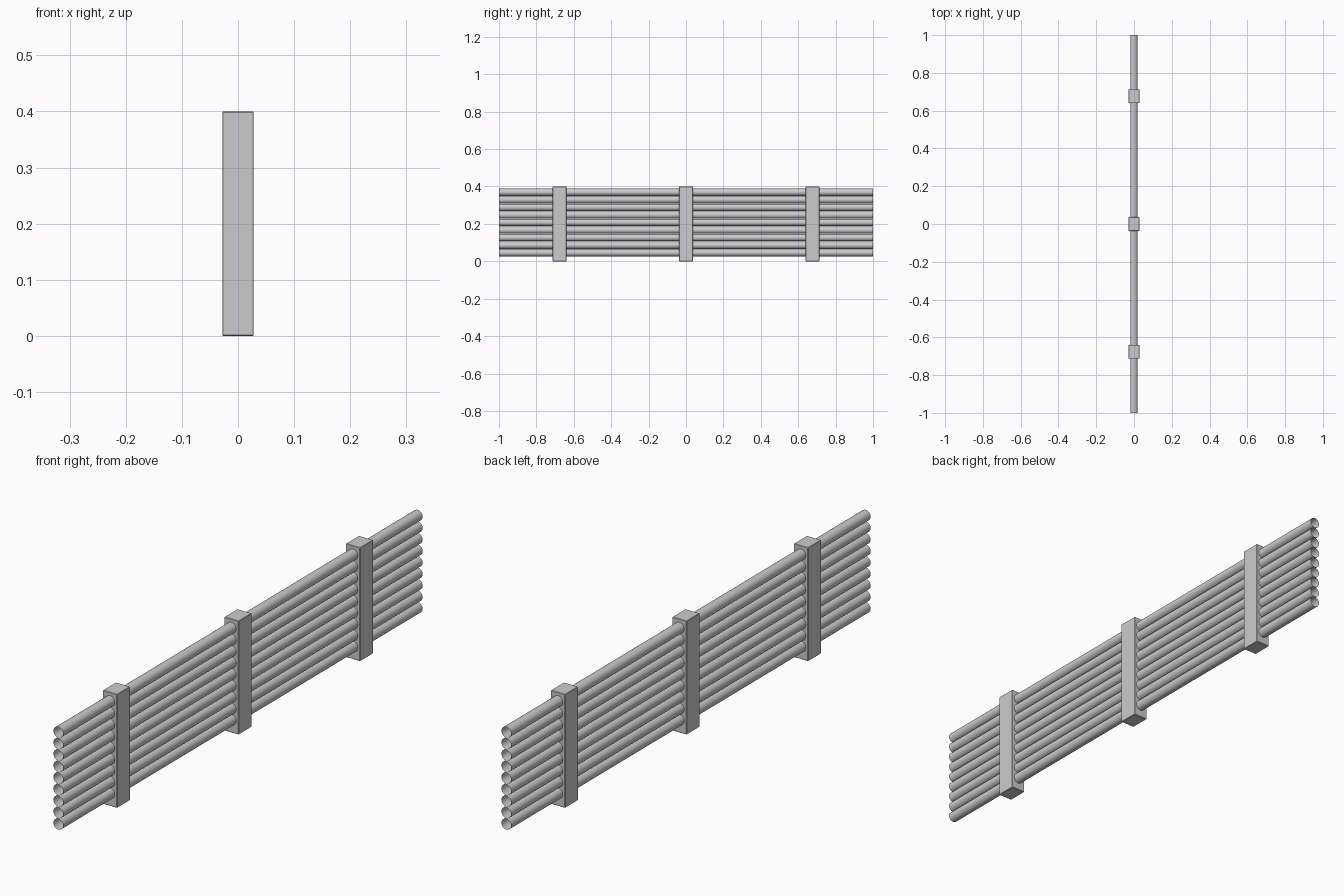
import bpy

if "Cube" in bpy.data.objects:
    bpy.data.objects.remove(bpy.data.objects["Cube"])

RODS = 9
PITCH = 0.0405
Z_MID = 0.2075


def finish(obj, name):
    obj.name = name
    obj.data.name = name
    return obj


# Open-ended horizontal tubes
for i in range(RODS):
    z = Z_MID + (i - (RODS - 1) / 2) * PITCH
    bpy.ops.mesh.primitive_cylinder_add(
        vertices=24, radius=0.019, depth=2.0, end_fill_type='NOTHING',
        location=(0, 0, z), rotation=(1.5707963, 0, 0))
    finish(bpy.context.object, f"rail_tube_{i + 1}")
    bpy.ops.object.shade_smooth_by_angle()

# Upright posts with slightly softened edges
for i, y in enumerate((-0.676, 0, 0.676)):
    bpy.ops.mesh.primitive_cube_add(size=1, location=(0, y, 0.2))
    post = finish(bpy.context.object, f"upright_post_{i + 1}")
    post.scale = (0.056, 0.073, 0.4)
    bpy.ops.object.transform_apply(location=False, rotation=False, scale=True)
    bevel = post.modifiers.new("soft_edges", 'BEVEL')
    bevel.width = 0.0015
    bevel.segments = 1
